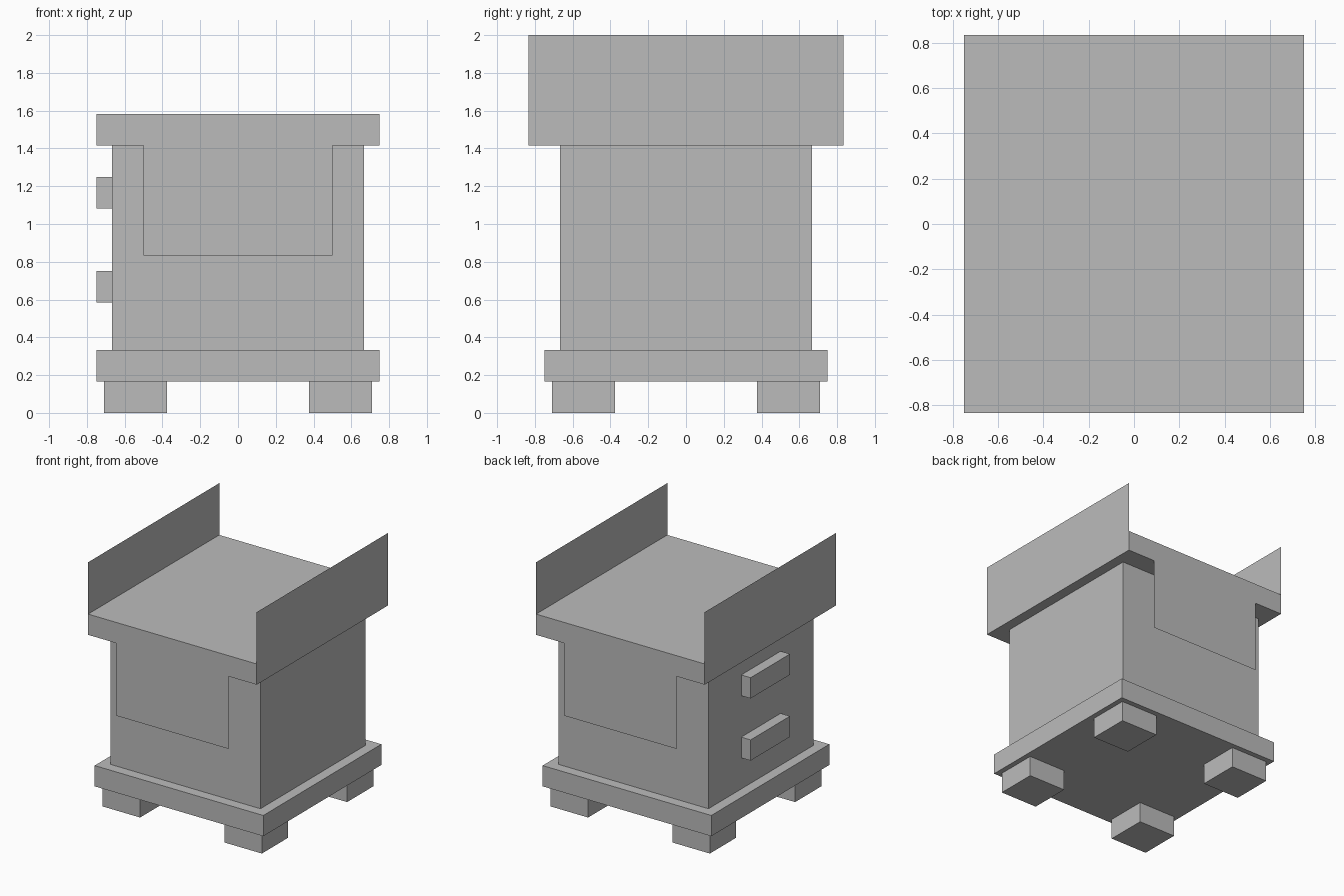
import bpy
import bmesh
from mathutils import Matrix, Vector

cube = bpy.data.objects.get("Cube")
if cube:
    bpy.data.objects.remove(cube, do_unlink=True)

U = 1 / 12  # modelling grid unit

grey = bpy.data.materials.new("plain grey")
grey.use_nodes = True
colour = (0.5, 0.5, 0.5, 1)
grey.diffuse_color = colour
grey.node_tree.nodes["Principled BSDF"].inputs["Base Color"].default_value = colour


def add_object(name, bm):
    mesh = bpy.data.meshes.new(name)
    bm.to_mesh(mesh)
    bm.free()
    mesh.materials.append(grey)
    obj = bpy.data.objects.new(name, mesh)
    bpy.context.collection.objects.link(obj)
    return obj


def box(name, centre, size):
    """Box from its centre and full size, in grid units."""
    bm = bmesh.new()
    place = Matrix.Translation(Vector(centre) * U) @ Matrix.Diagonal((*(Vector(size) * U), 1))
    bmesh.ops.create_cube(bm, size=1, matrix=place)
    return add_object(name, bm)


def sheet(name, corner, edge_a, edge_b):
    """Single flat panel spanned by two edges from a corner, in grid units."""
    c, a, b = (Vector(v) * U for v in (corner, edge_a, edge_b))
    bm = bmesh.new()
    bm.faces.new([bm.verts.new(p) for p in (c, c + a, c + a + b, c + b)])
    return add_object(name, bm)


# Feet at the four corners
for side_x, label_x in ((-1, "right"), (1, "left")):
    for side_y, label_y in ((-1, "front"), (1, "back")):
        box(f"foot_{label_y}_{label_x}", (6.5 * side_x, 6.5 * side_y, 1), (4, 4, 2))

# Base slab, cabinet body and overhanging lid
box("base", (0, 0, 3), (18, 18, 2))
box("body", (0, 0, 10.5), (16, 16, 13))
box("lid", (0, 0, 18), (18, 20, 2))

# Two handles on the right side
for label, z in (("lower", 8), ("upper", 14)):
    box(f"handle_{label}", (-8.5, 0, z), (1, 6, 2))

# Thin upright panels along the lid's sides
for side, label in ((-1, "right"), (1, "left")):
    sheet(f"side_panel_{label}", (9 * side, -10 * side, 19), (0, 20 * side, 0), (0, 0, 5))

# Thin aprons hanging from the lid's front and back edges
for side, label in ((-1, "front"), (1, "back")):
    sheet(f"apron_{label}", (6 * side, 10 * side, 10), (-12 * side, 0, 0), (0, 0, 7))
